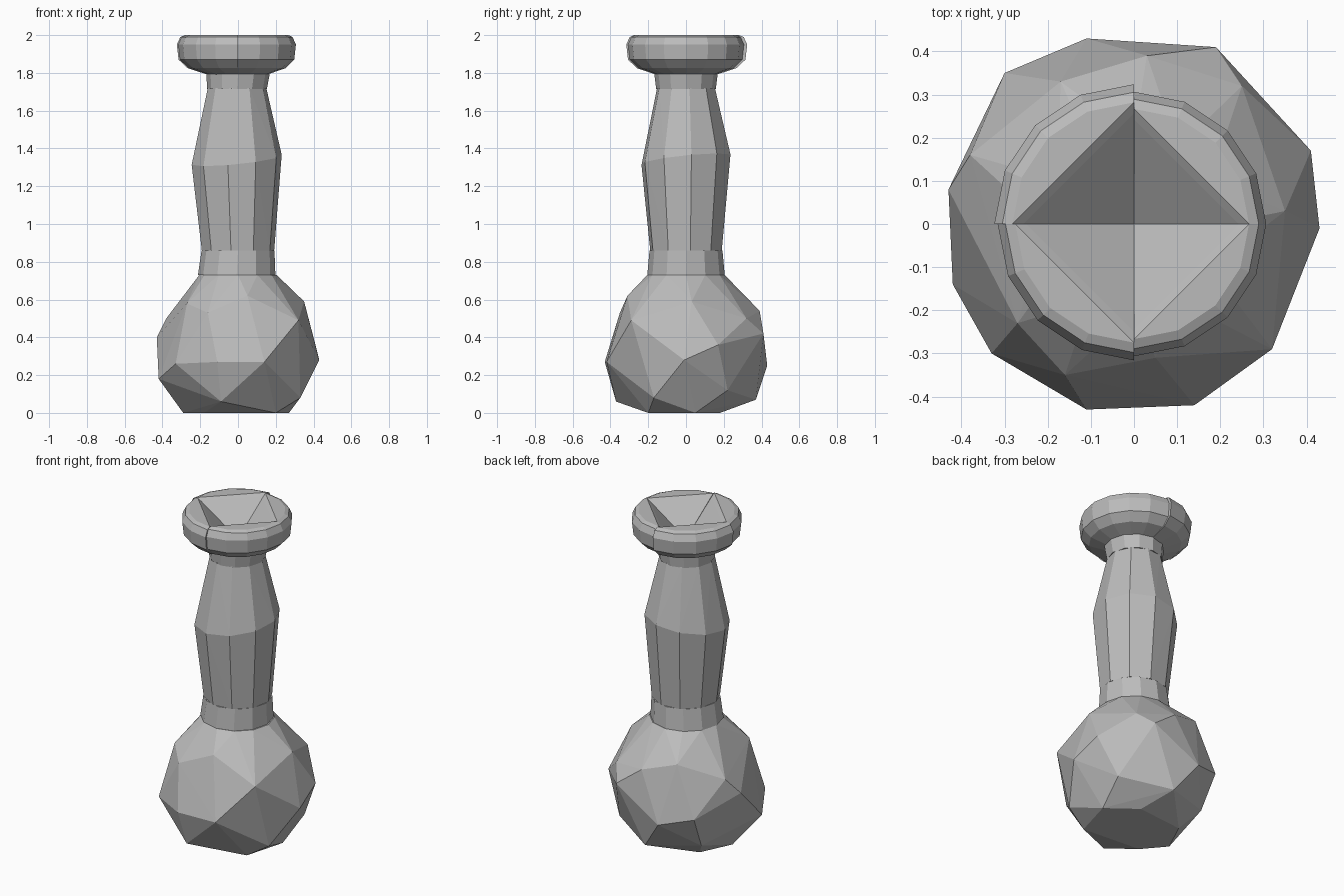
import bpy
import bmesh
from math import cos, sin, pi
from mathutils import Vector

default_cube = bpy.data.objects.get("Cube")
if default_cube:
    bpy.data.objects.remove(default_cube, do_unlink=True)

# One plain material for the whole model
grey = bpy.data.materials.new("plain_grey")
grey.use_nodes = True
colour = (0.5, 0.5, 0.5, 1)
grey.diffuse_color = colour
grey.node_tree.nodes["Principled BSDF"].inputs["Base Color"].default_value = colour


def ring(radius, height, sides, turn=0.0, tilt=0.0, centre_x=0.0):
    """Points of a regular ring; tilt raises it towards +x and +y."""
    points = []
    for i in range(sides):
        angle = turn + 2 * pi * i / sides
        x, y = radius * cos(angle), radius * sin(angle)
        points.append(Vector((x + centre_x, y, height + tilt * (x + y))))
    return points


def hull_part(name, points):
    """Make a faceted convex part that wraps the given points."""
    bm = bmesh.new()
    for point in points:
        bm.verts.new(point)
    result = bmesh.ops.convex_hull(bm, input=bm.verts[:])
    spare = {v for key in ("geom_interior", "geom_unused") for v in result[key]
             if isinstance(v, bmesh.types.BMVert) and not v.link_faces}
    bmesh.ops.delete(bm, geom=list(spare), context='VERTS')
    bmesh.ops.dissolve_limit(bm, angle_limit=0.01, verts=bm.verts[:], edges=bm.edges[:])
    bmesh.ops.recalc_face_normals(bm, faces=bm.faces[:])
    mesh = bpy.data.meshes.new(name)
    bm.to_mesh(mesh)
    bm.free()
    mesh.materials.append(grey)
    part = bpy.data.objects.new(name, mesh)
    bpy.context.collection.objects.link(part)
    return part


# Rounded, roughly cut base: corners from the foot upwards
foot = [(-.29, -.04, 0), (-.18, -.17, 0), (.2, -.2, 0), (.27, .05, 0), (.1, .18, 0), (-.2, .15, 0)]
lower = [(-.09, -.37, .06), (.33, -.17, .08), (.02, .37, .07), (.3, .22, .12),
         (-.28, .25, .1), (-.42, -.14, .18)]
middle = [(-.33, -.3, .26), (-.11, -.43, .27), (.14, -.42, .27), (.43, -.01, .28),
          (.41, .17, .36), (.19, .41, .42), (-.11, .43, .25), (-.3, .35, .3), (-.43, .08, .4)]
upper = [(.32, -.29, .49), (.35, .03, .59), (.25, .32, .5), (.03, .39, .54),
         (-.17, .33, .6), (-.38, .16, .5), (-.27, -.23, .58), (-.16, -.35, .53), (.05, -.31, .62)]
hull_part("base", foot + lower + middle + upper + ring(.205, .73, 12))

# Collar between base and neck
hull_part("lower_collar", ring(.205, .73, 12, centre_x=-.007) + ring(.193, .86, 12))

# Long neck with a slanted bulge
neck_turn = .12
hull_part("neck", ring(.193, .86, 10, neck_turn)
          + ring(.24, 1.34, 10, neck_turn, tilt=.1, centre_x=-.007)
          + ring(.156, 1.72, 10, neck_turn, centre_x=-.005))

# Collar under the dish
hull_part("upper_collar", ring(.158, 1.715, 12, centre_x=-.005) + ring(.168, 1.795, 12))

# Dish made of four convex quarters, whose inner faces form a square funnel
dish_profile = [(.155, 1.79), (.26, 1.825), (.307, 1.87), (.316, 1.95),
                (.298, 1.99), (.275, 2.0), (.25, 1.985)]
quarter_names = ["back_left", "back_right", "front_right", "front_left"]
quarter_scales = [.97, 1.025, 1.0, .97]
steps = 4
for q, (side, scale) in enumerate(zip(quarter_names, quarter_scales)):
    points = [Vector((0, 0, 1.82))]
    for i in range(steps + 1):
        angle = pi / 2 * (q + i / steps)
        for radius, height in dish_profile:
            r = radius * scale
            points.append(Vector((r * cos(angle), r * sin(angle), height)))
    hull_part("dish_" + side, points)
